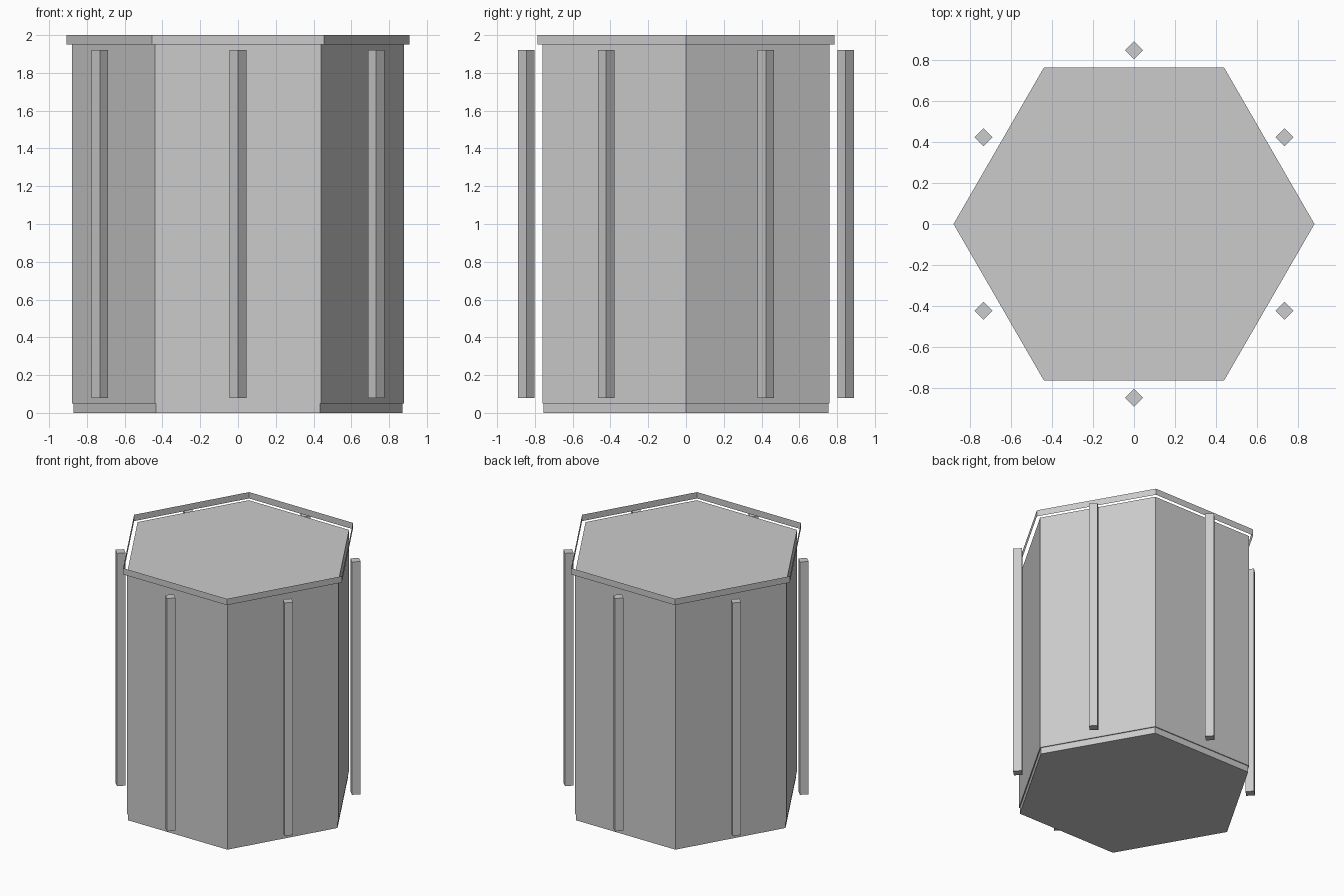
import bpy, bmesh, math
from mathutils import Vector

if "Cube" in bpy.data.objects:
    bpy.data.objects.remove(bpy.data.objects["Cube"])

grey = bpy.data.materials.new("plain grey")
grey.use_nodes = True
grey.diffuse_color = (0.6, 0.6, 0.6, 1)
grey.node_tree.nodes["Principled BSDF"].inputs["Base Color"].default_value = (0.6, 0.6, 0.6, 1)


def prism(name, sides, radius, z0, z1, x=0, y=0, caps=True):
    """Upright flat-sided prism with a corner on the x axis."""
    bm = bmesh.new()
    bmesh.ops.create_cone(bm, cap_ends=caps, segments=sides,
                          radius1=radius, radius2=radius, depth=z1 - z0)
    first = next(v for v in bm.verts)
    turn = -math.atan2(first.co.y, first.co.x)
    for v in bm.verts:
        a = math.atan2(v.co.y, v.co.x) + turn
        v.co = Vector((radius * math.cos(a), radius * math.sin(a), v.co.z))
    mesh = bpy.data.meshes.new(name)
    bm.to_mesh(mesh)
    bm.free()
    mesh.materials.append(grey)
    obj = bpy.data.objects.new(name, mesh)
    obj.location = (x, y, (z0 + z1) / 2)
    bpy.context.collection.objects.link(obj)
    return obj


# Main hexagonal body, base band below it, and open rim band around the top
prism("body", 6, 0.878, 0.05, 1.95)
prism("base_band", 6, 0.87, 0, 0.05)
prism("top_rim", 6, 0.908, 1.95, 2.0, caps=False)

# One square rod standing off the middle of each side
for i in range(6):
    a = math.radians(30 + 60 * i)
    prism(f"side_rod_{i + 1}", 4, 0.044, 0.08, 1.92,
          0.845 * math.cos(a), 0.845 * math.sin(a))
